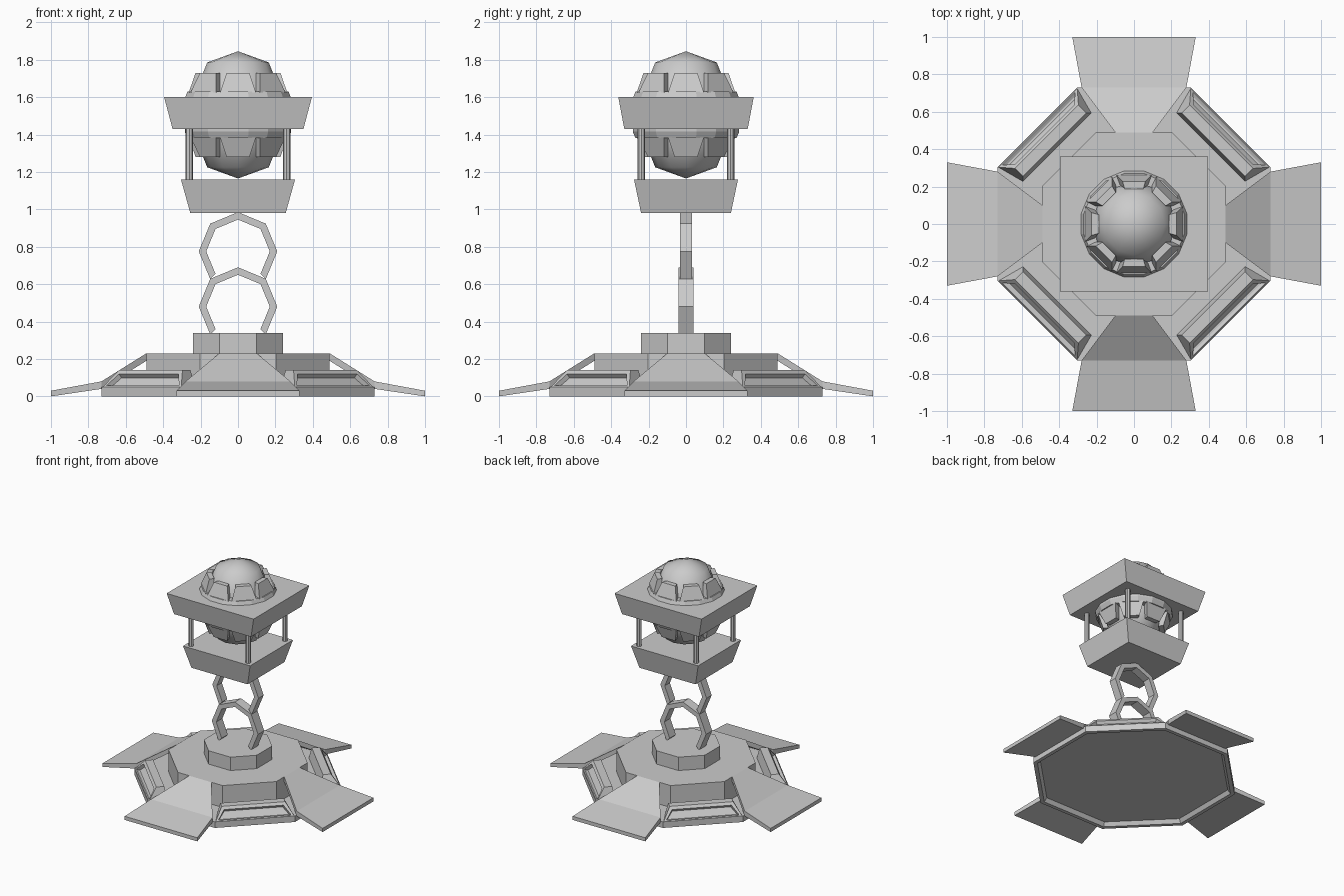
import bpy, bmesh
from math import sin, cos, pi, radians
from mathutils import Matrix

if "Cube" in bpy.data.objects:
    bpy.data.objects.remove(bpy.data.objects["Cube"])

OCT = 1 / cos(pi / 8)


def finish(bm, name):
    bmesh.ops.recalc_face_normals(bm, faces=bm.faces[:])
    me = bpy.data.meshes.new(name)
    bm.to_mesh(me)
    bm.free()
    ob = bpy.data.objects.new(name, me)
    bpy.context.collection.objects.link(ob)
    return ob


def turn(bm, geom, angle):
    bmesh.ops.rotate(bm, verts=geom, cent=(0, 0, 0), matrix=Matrix.Rotation(angle, 3, 'Z'))


def loft(bm, rings):
    """Closed solid through rings with equal point counts; returns its vertices."""
    vs = [[bm.verts.new(p) for p in r] for r in rings]
    n = len(vs[0])
    for a, b in zip(vs, vs[1:]):
        for i in range(n):
            j = (i + 1) % n
            bm.faces.new((a[i], a[j], b[j], b[i]))
    bm.faces.new(vs[0][::-1])
    bm.faces.new(vs[-1])
    return [v for r in vs for v in r]


def octagon(apothem, z):
    r = apothem * OCT
    return [(r * cos(pi / 8 + i * pi / 4), r * sin(pi / 8 + i * pi / 4), z) for i in range(8)]


def rect(x, y, z):
    return [(x, y, z), (-x, y, z), (-x, -y, z), (x, -y, z)]


def solid(name, rings):
    bm = bmesh.new()
    loft(bm, rings)
    return finish(bm, name)


# Base tiers; the lowest has a shallow recess underneath
solid("base_plate", [octagon(0.68, 0.03), octagon(0.70, 0), octagon(0.73, 0), octagon(0.73, 0.05)])
solid("base_drum", [octagon(0.49, 0.04), octagon(0.49, 0.23)])
solid("base_hub", [octagon(0.24, 0.22), octagon(0.24, 0.34)])

# Four bent flaps on the axes
bm = bmesh.new()
for k in range(4):
    rings = []
    for x, w, zt, zb in ((0.49, 0.10, 0.23, 0.19), (0.73, 0.28, 0.08, 0.04), (1.0, 0.33, 0.03, 0.0)):
        rings.append([(x, -w, zb), (x, w, zb), (x, w, zt), (x, -w, zt)])
    turn(bm, loft(bm, rings), k * pi / 2)
finish(bm, "base_flaps")

# Four diagonal wedges with a recessed outer panel
bm = bmesh.new()
for k in range(4):
    lower = [(0.73, -0.30, 0.045), (0.73, 0.30, 0.045), (0.58, 0.26, 0.045), (0.58, -0.26, 0.045)]
    upper = [(0.66, -0.24, 0.14), (0.66, 0.24, 0.14), (0.60, 0.24, 0.14), (0.60, -0.24, 0.14)]
    vs = loft(bm, [lower, upper])
    bm.normal_update()
    outer = [f for f in vs[0].link_faces if vs[1] in f.verts and vs[5] in f.verts]
    bmesh.ops.recalc_face_normals(bm, faces=list({f for v in vs for f in v.link_faces}))
    inner = bmesh.ops.inset_region(bm, faces=outer, thickness=0.03, depth=0)
    res = bmesh.ops.inset_region(bm, faces=outer, thickness=0.008, depth=-0.025)
    extra = {v for f in inner["faces"] + res["faces"] for v in f.verts}
    turn(bm, list(set(vs) | extra), pi / 4 + k * pi / 2)
finish(bm, "base_wedges")

# Two open eight-sided arches stacked as the neck
for name, zc, half in (("lower_neck_arch", 0.48, 0.04), ("upper_neck_arch", 0.775, 0.033)):
    rings = []
    for i in range(-1, 6):
        c, s = cos(i * pi / 4), sin(i * pi / 4)
        rings.append([(r * c, y, zc + r * s) for r, y in
                      ((0.17, -half), (0.21, -half), (0.21, half), (0.17, half))])
    solid(name, rings)

# Lantern trays and posts
solid("lower_tray", [rect(0.255, 0.24, 0.98), rect(0.305, 0.278, 1.16)])
solid("upper_tray", [rect(0.35, 0.33, 1.43), rect(0.395, 0.362, 1.60)])
bm = bmesh.new()
for sx in (-1, 1):
    for sy in (-1, 1):
        bmesh.ops.create_cone(bm, cap_ends=True, segments=8, radius1=0.02, radius2=0.02, depth=0.29,
                              matrix=Matrix.Translation((sx * 0.26, sy * 0.238, 1.295)))
finish(bm, "lantern_posts")

# Smooth core orb, spun from a half profile
ZC = 1.505
bm = bmesh.new()
pts = [(0, 0.34), (0.165, 0.28), (0.22, 0.14), (0.24, 0), (0.22, -0.14), (0.165, -0.28), (0, -0.34)]
vs = [bm.verts.new((r, 0, ZC + z)) for r, z in pts]
es = [bm.edges.new(p) for p in zip(vs, vs[1:])]
bmesh.ops.spin(bm, geom=vs + es, cent=(0, 0, 0), axis=(0, 0, 1), angle=2 * pi, steps=12)
bmesh.ops.remove_doubles(bm, verts=bm.verts[:], dist=0.0005)
orb = finish(bm, "core_orb")
for p in orb.data.polygons:
    p.use_smooth = True


# Orb shell: equator band with tapered teeth above and below
def polar(r, deg, z):
    return (r * cos(radians(deg)), r * sin(radians(deg)), z)


bm = bmesh.new()
loft(bm, [[polar(r, i * 22.5 + 11.25, ZC + z) for i in range(16)] for r, z in
          ((0.22, -0.125), (0.275, -0.125), (0.29, -0.09), (0.29, 0.09), (0.275, 0.125), (0.22, 0.125))])
for side in (-1, 1):
    for k in range(8):
        a = k * 45
        rings = []
        for ro, ri, w, z in ((0.28, 0.225, 20, 0.12), (0.235, 0.195, 15, 0.225)):
            rings.append([polar(ro, a - w, ZC + side * z), polar(ro, a + w, ZC + side * z),
                          polar(ri, a + w, ZC + side * z), polar(ri, a - w, ZC + side * z)])
        loft(bm, rings)
finish(bm, "orb_shell")
